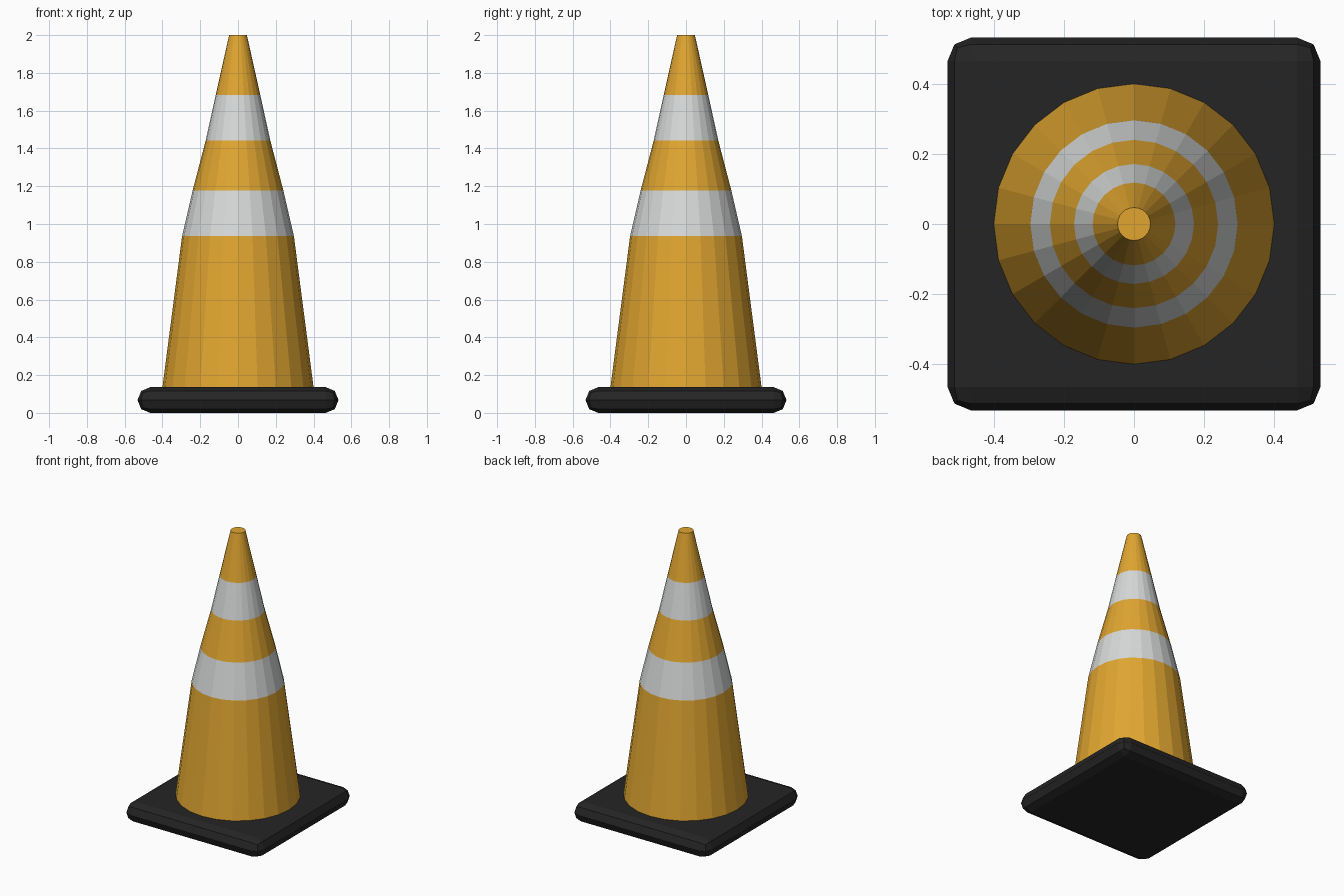
import bpy, bmesh, math

if "Cube" in bpy.data.objects:
    bpy.data.objects.remove(bpy.data.objects["Cube"])


def material(name, rgb):
    m = bpy.data.materials.new(name)
    m.diffuse_color = (*rgb, 1)
    m.use_nodes = True
    m.node_tree.nodes["Principled BSDF"].inputs["Base Color"].default_value = m.diffuse_color
    return m


orange = material("orange", (0.75, 0.38, 0.03))
white = material("white", (0.68, 0.70, 0.69))
black = material("black", (0.018, 0.018, 0.018))


def add_object(name, bm, mats):
    bmesh.ops.recalc_face_normals(bm, faces=bm.faces)
    mesh = bpy.data.meshes.new(name)
    bm.to_mesh(mesh)
    bm.free()
    for m in mats:
        mesh.materials.append(m)
    ob = bpy.data.objects.new(name, mesh)
    bpy.context.collection.objects.link(ob)
    return ob


# Square rubber base with rounded edges
HALF, THICK = 0.532, 0.136
bm = bmesh.new()
bmesh.ops.create_cube(bm, size=1)
for v in bm.verts:
    v.co = (v.co.x * 2 * HALF, v.co.y * 2 * HALF, (v.co.z + 0.5) * THICK)
bmesh.ops.bevel(bm, geom=bm.edges[:], offset=THICK / 2 - 0.0005, segments=2,
                profile=0.5, affect='EDGES')
add_object("base", bm, [black])

# Cone body: (radius, height) rings, colour alternates per band
SIDES = 24
profile = [(0.40, THICK), (0.296, 0.936), (0.24, 1.178),
           (0.171, 1.442), (0.118, 1.683), (0.047, 2.0)]
bm = bmesh.new()
rings = []
for r, z in profile:
    rings.append([bm.verts.new((r * math.cos(math.tau * i / SIDES),
                                r * math.sin(math.tau * i / SIDES), z))
                  for i in range(SIDES)])
for band, (a, b) in enumerate(zip(rings, rings[1:])):
    for i in range(SIDES):
        j = (i + 1) % SIDES
        bm.faces.new((a[i], a[j], b[j], b[i])).material_index = band % 2
bm.faces.new(rings[0][::-1])
bm.faces.new(rings[-1])
add_object("cone", bm, [orange, white])
